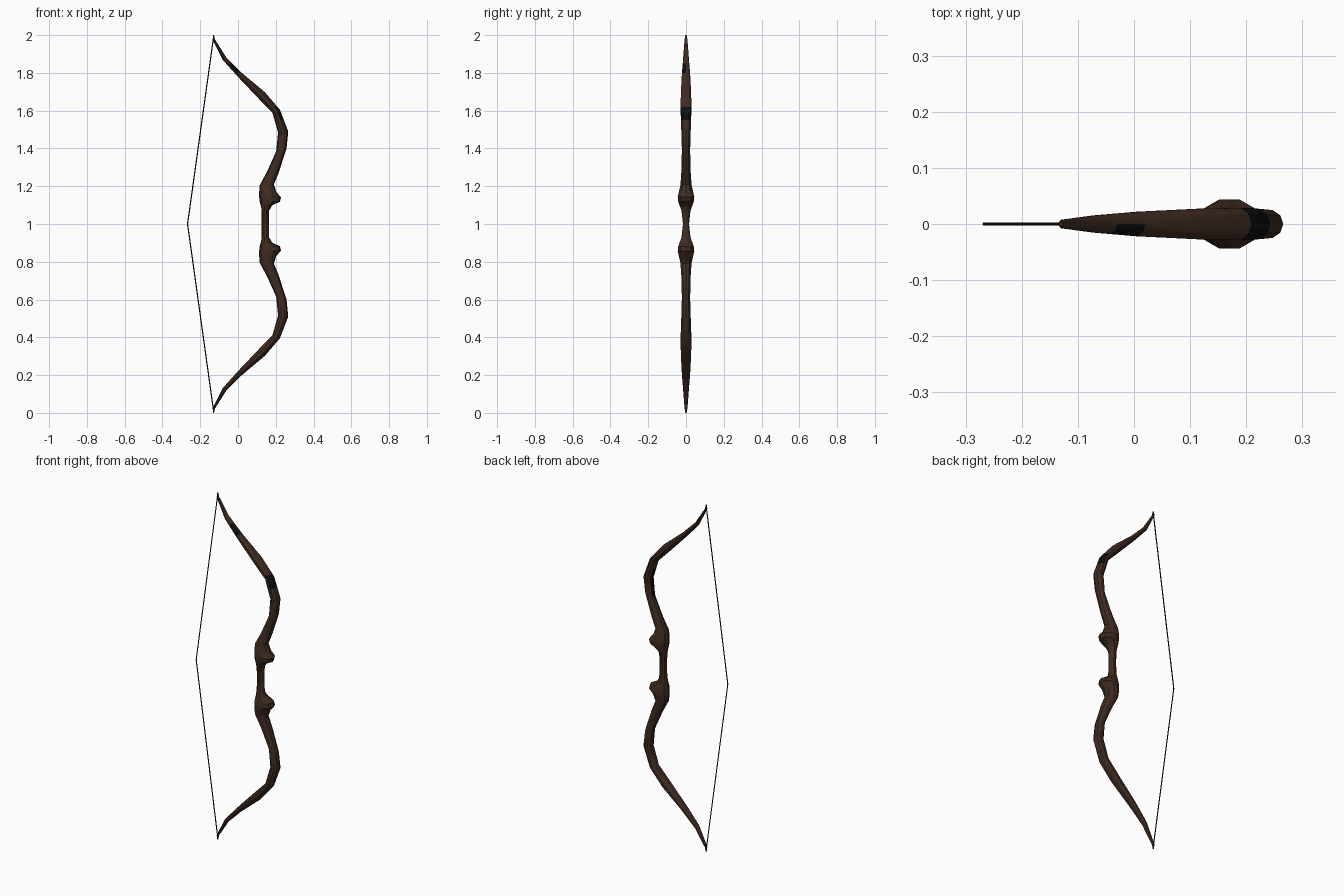
import bpy, bmesh, math
from mathutils import Vector

if "Cube" in bpy.data.objects:
    bpy.data.objects.remove(bpy.data.objects["Cube"])


def material(name, rgb):
    m = bpy.data.materials.new(name)
    m.diffuse_color = (*rgb, 1)
    m.use_nodes = True
    m.node_tree.nodes["Principled BSDF"].inputs["Base Color"].default_value = m.diffuse_color
    return m


wood = material("dark_brown_wood", (0.052, 0.025, 0.016))
black = material("black", (0.004, 0.004, 0.004))

# upper half profile: string side x, z / far side x, z / half width in y
HALF = [
    (0.125, 1.00, 0.165, 1.00, 0.017),
    (0.125, 1.07, 0.165, 1.07, 0.025),
    (0.122, 1.092, 0.180, 1.098, 0.034),
    (0.114, 1.12, 0.222, 1.118, 0.043),
    (0.112, 1.145, 0.228, 1.142, 0.046),
    (0.112, 1.17, 0.203, 1.168, 0.040),
    (0.115, 1.205, 0.190, 1.21, 0.031),
    (0.155, 1.28, 0.215, 1.27, 0.026),
    (0.202, 1.385, 0.257, 1.40, 0.023),
    (0.212, 1.485, 0.266, 1.49, 0.026),
    (0.182, 1.59, 0.222, 1.605, 0.030),
    (0.108, 1.665, 0.142, 1.698, 0.029),
    (-0.003, 1.782, 0.018, 1.802, 0.023),
    (-0.080, 1.868, -0.062, 1.882, 0.016),
    (-0.134, 1.975, -0.122, 1.977, 0.008),
    (-0.133, 2.00, -0.127, 2.00, 0.004),
]
SIDES = 10
rings = [(a, 2 - b, c, 2 - d, w) for a, b, c, d, w in reversed(HALF[1:])] + HALF

# limbs and grip: oval rings lofted along the bow
bm = bmesh.new()
loops = []
for ax, az, bx, bz, w in rings:
    a, b = Vector((ax, 0, az)), Vector((bx, 0, bz))
    mid, half = (a + b) / 2, (b - a) / 2
    loops.append([bm.verts.new(mid + half * math.cos(t) + Vector((0, w * math.sin(t), 0)))
                  for t in (2 * math.pi * i / SIDES for i in range(SIDES))])
for lo, hi in zip(loops, loops[1:]):
    for i in range(SIDES):
        j = (i + 1) % SIDES
        bm.faces.new((lo[i], lo[j], hi[j], hi[i]))
bm.faces.new(loops[0])
bm.faces.new(loops[-1])
# cuts bounding the dark bands of the upper limb
for z in (1.55, 1.62, 1.80, 1.85):
    bmesh.ops.bisect_plane(bm, geom=bm.verts[:] + bm.edges[:] + bm.faces[:],
                           plane_co=(0, 0, z), plane_no=(0, 0, 1))
bmesh.ops.recalc_face_normals(bm, faces=bm.faces[:])
for f in bm.faces:
    c, n = f.calc_center_median(), f.normal
    outer = 1.55 < c.z < 1.62 and n.x > 0.2
    inner = 1.40 < c.z < 1.55 and n.x < -0.6
    front = 1.80 < c.z < 1.85 and n.y < 0.0 and n.z > -0.3
    f.material_index = int(outer or inner or front)
mesh = bpy.data.meshes.new("bow_body")
bm.to_mesh(mesh)
bm.free()
body = bpy.data.objects.new("bow_body", mesh)
bpy.context.collection.objects.link(body)
mesh.materials.append(wood)
mesh.materials.append(black)
bpy.context.view_layer.objects.active = body
body.select_set(True)
bpy.ops.object.shade_smooth_by_angle(angle=math.radians(30))

# drawn bowstring: two straight thin runs meeting at the nock point
nock = Vector((-0.267, 0, 1))
for name, z in (("upper_string", 1.985), ("lower_string", 0.015)):
    tip = Vector((-0.13, 0, z))
    d = tip - nock
    bpy.ops.mesh.primitive_cylinder_add(vertices=6, radius=0.003, depth=d.length,
                                        location=(tip + nock) / 2,
                                        rotation=d.to_track_quat('Z', 'Y').to_euler())
    s = bpy.context.object
    s.name = name
    s.data.materials.append(black)
